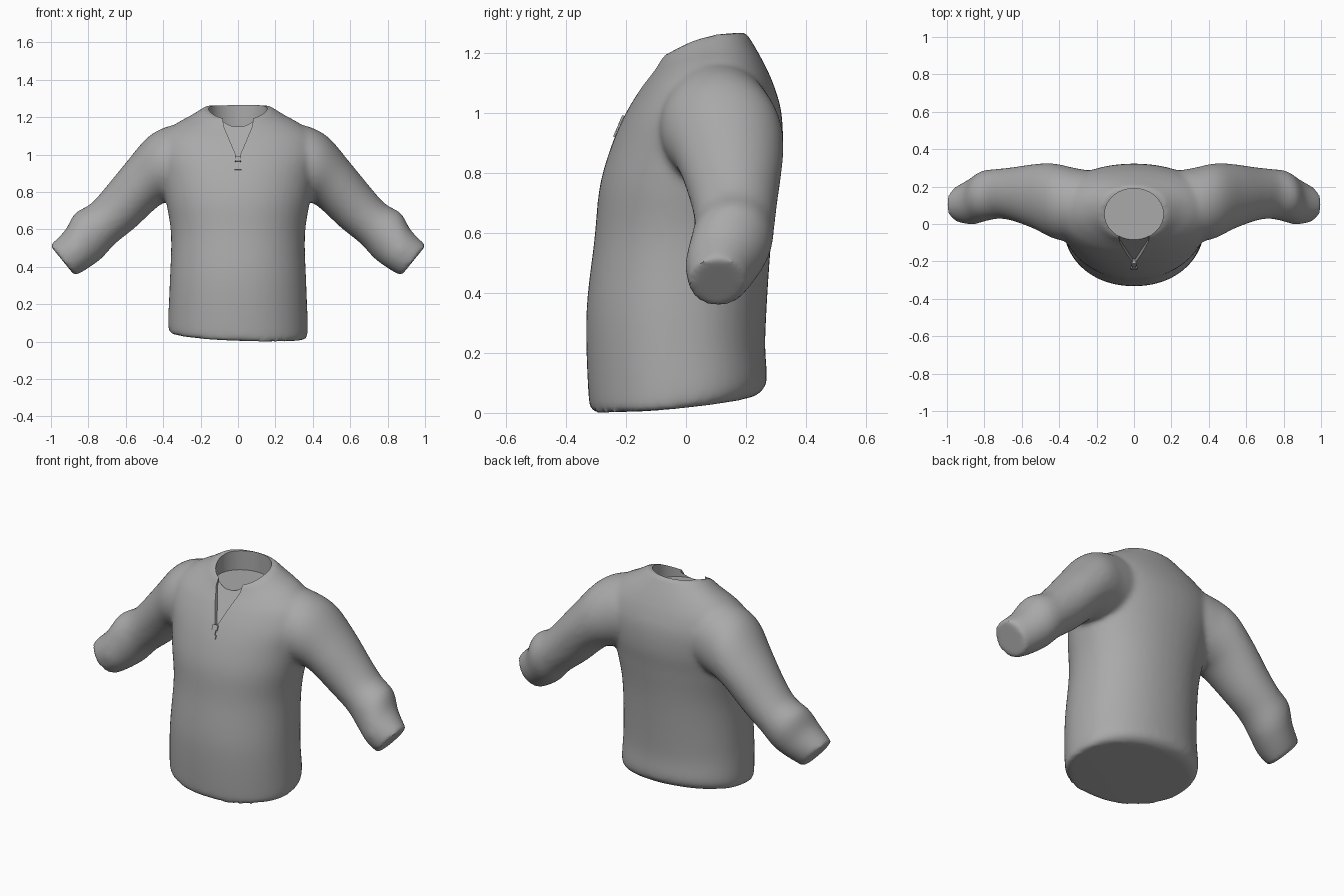
import bpy, bmesh, math
from mathutils import Vector, Matrix

if "Cube" in bpy.data.objects:
    bpy.data.objects.remove(bpy.data.objects["Cube"])

cloth = bpy.data.materials.new("grey cloth")
cloth.diffuse_color = (0.4, 0.4, 0.4, 1)
cloth.use_nodes = True
cloth.node_tree.nodes["Principled BSDF"].inputs["Base Color"].default_value = cloth.diffuse_color
SIDES = 48


def resample(rows, steps=5):
    """Smooth interpolation between rows of numbers."""
    out = []
    for i in range(len(rows) - 1):
        a, b = rows[max(i - 1, 0)], rows[i]
        c, d = rows[i + 1], rows[min(i + 2, len(rows) - 1)]
        for k in range(steps):
            t = k / steps
            out.append([0.5 * (2*q + (r-p)*t + (2*p-5*q+4*r-s)*t*t + (3*q-p-3*r+s)*t**3)
                        for p, q, r, s in zip(a, b, c, d)])
    return out + [list(rows[-1])]


def make_object(name, bm):
    bmesh.ops.recalc_face_normals(bm, faces=bm.faces)
    mesh = bpy.data.meshes.new(name)
    bm.to_mesh(mesh)
    bm.free()
    ob = bpy.data.objects.new(name, mesh)
    bpy.context.collection.objects.link(ob)
    mesh.materials.append(cloth)
    return ob


def loft(name, rings):
    bm = bmesh.new()
    loops = [[bm.verts.new(p) for p in ring] for ring in rings]
    n = len(loops[0])
    for a, b in zip(loops, loops[1:]):
        for i in range(n):
            bm.faces.new((a[i], a[(i+1) % n], b[(i+1) % n], b[i]))
    bm.faces.new(loops[0])
    bm.faces.new(loops[-1])
    return make_object(name, bm)


ANGLES = [2 * math.pi * i / SIDES for i in range(SIDES)]


def torso_ring(row):
    hw, yf, zf, yb, zb, bow = row
    pts = []
    for a in ANGLES:
        c, t = math.cos(a), math.sin(a)
        if t > 0:
            t **= 0.85                       # flatter back
        x = hw * math.copysign(abs(c) ** 0.95, c)
        m = (t + 1) / 2
        z = zf + (zb - zf) * m + bow * (1 - t * t)
        z -= 0.05 * x * max(0, 1 - z / 0.3)   # hem hangs slightly askew
        pts.append((x, yf + (yb - yf) * m, max(z, 0)))
    return pts


def sleeve_ring(row):
    tx, tz, bx, bz, yf, yb = row
    return [((tx+bx)/2 + (tx-bx)/2 * math.sin(a), (yf+yb)/2 + (yb-yf)/2 * math.cos(a),
             (tz+bz)/2 + (tz-bz)/2 * math.sin(a)) for a in ANGLES]


# torso: half width, front y, front z, back y, back z, side rise
TORSO = [
    (.362, -.312, .000, .225, .055, 0), (.374, -.325, .06, .268, .10, 0),
    (.366, -.332, .33, .264, .25, 0), (.358, -.305, .58, .282, .55, 0),
    (.385, -.288, .75, .305, .75, 0), (.41, -.252, .88, .322, .88, 0),
    (.435, -.205, .99, .318, 1.0, 0), (.41, -.155, 1.075, .293, 1.09, .015),
    (.33, -.122, 1.12, .262, 1.16, .025), (.25, -.102, 1.15, .232, 1.215, .025),
    (.175, -.09, 1.18, .20, 1.268, .027)]
torso = loft("sweater", [torso_ring(r) for r in resample(TORSO)])

# sleeves: upper x, z, lower x, z, front y, back y
SLEEVE = [
    (.22, 1.17, .18, .78, -.07, .28), (.36, 1.155, .28, .76, -.09, .30),
    (.48, 1.095, .36, .75, -.08, .322), (.605, .95, .425, .725, -.03, .322),
    (.72, .81, .55, .61, .015, .305), (.79, .735, .655, .525, .028, .295),
    (.872, .685, .73, .445, .015, .285), (.925, .595, .805, .39, -.002, .245),
    (1.005, .515, .872, .352, .01, .20)]
parts = [torso]
for side in (1, -1):
    rings = [[(side * x, y, z) for x, y, z in sleeve_ring(r)] for r in resample(SLEEVE)]
    parts.append(loft("sleeve", rings))

# fuse torso and sleeves into one soft garment
bpy.ops.object.select_all(action='DESELECT')
for p in parts:
    p.select_set(True)
bpy.context.view_layer.objects.active = torso
bpy.ops.object.join()
remesh = torso.modifiers.new("fuse", 'REMESH')
remesh.mode = 'VOXEL'
remesh.voxel_size = 0.014
soften = torso.modifiers.new("soften", 'SMOOTH')
soften.factor, soften.iterations = 0.5, 8

# neck hole cutter
hole = loft("neck_cutter", [[(.157 * math.cos(a), .053 + .137 * math.sin(a), z) for a in ANGLES]
                            for z in (1.15, 1.5)])

# V slit cutter: wedge sunk a little below the chest surface
bm = bmesh.new()
V = [(-.078, 1.155), (-.085, 1.3), (.085, 1.3), (.078, 1.155), (.006, .985), (-.006, .985)]
inner = [bm.verts.new((x, -.082 - (1.17 - z) * .64 + .012, z)) for x, z in V]
outer = [bm.verts.new((x, -.5, z)) for x, z in V]
bm.faces.new(inner)
bm.faces.new(outer)
for i in range(len(V)):
    j = (i + 1) % len(V)
    bm.faces.new((inner[i], inner[j], outer[j], outer[i]))
slit = make_object("slit_cutter", bm)

for cutter in (hole, slit):
    cut = torso.modifiers.new("cut", 'BOOLEAN')
    cut.operation, cut.solver, cut.object = 'DIFFERENCE', 'EXACT', cutter
for m in list(torso.modifiers):
    bpy.ops.object.modifier_apply(modifier=m.name)
for cutter in (hole, slit):
    bpy.data.objects.remove(cutter)
bpy.ops.object.shade_smooth_by_angle(angle=math.radians(35))


# zipper slider and pull tab resting on the chest
def plate(name, z, w, h, d):
    ok, loc, normal, _ = torso.ray_cast(Vector((0, -1, z)), Vector((0, 1, 0)))
    bm = bmesh.new()
    bmesh.ops.create_cube(bm, size=1)
    rot = normal.to_track_quat('Z', 'Y').to_matrix().to_4x4()
    bm.transform(Matrix.Translation(loc) @ rot @ Matrix.Diagonal((w, h, d, 1)))
    return make_object(name, bm)


plate("zip_slider", .975, .034, .03, .014)
plate("zip_neck", .95, .02, .04, .012)
plate("zip_pull", .928, .038, .022, .012)
